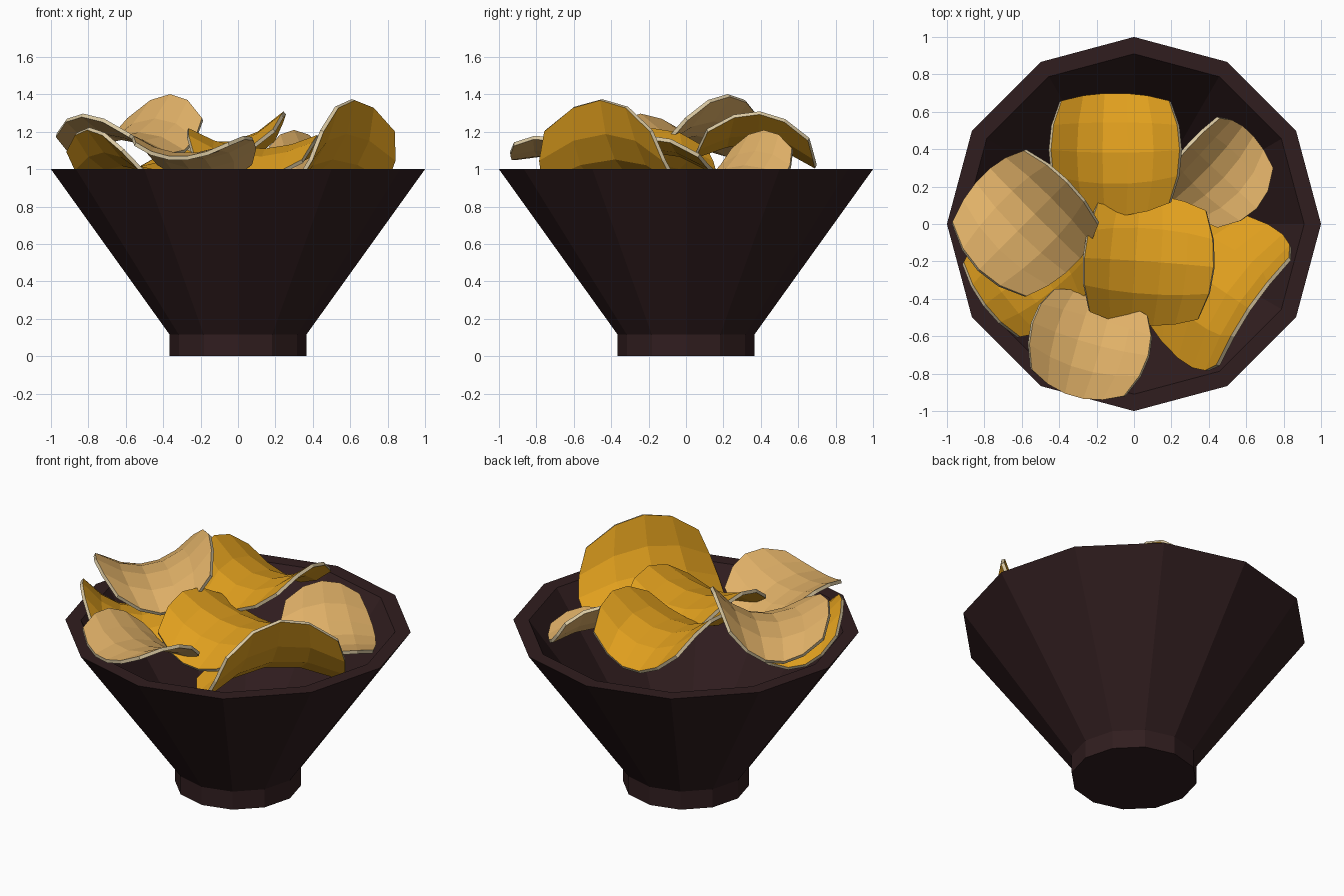
import bpy, bmesh, math
from mathutils import Matrix, Vector

if "Cube" in bpy.data.objects:
    bpy.data.objects.remove(bpy.data.objects["Cube"])


def material(name, rgb):
    m = bpy.data.materials.new(name)
    m.diffuse_color = (*rgb, 1)
    m.use_nodes = True
    m.node_tree.nodes["Principled BSDF"].inputs["Base Color"].default_value = m.diffuse_color
    return m


BOWL = material("dark brown", (0.030, 0.0125, 0.0135))
GOLD = material("golden", (0.75, 0.35, 0.013))
TAN = material("tan", (0.75, 0.44, 0.138))
EDGE = material("cream edge", (0.70, 0.58, 0.36))


def add_object(name, bm, mats):
    bmesh.ops.recalc_face_normals(bm, faces=bm.faces)
    mesh = bpy.data.meshes.new(name)
    bm.to_mesh(mesh)
    bm.free()
    for m in mats:
        mesh.materials.append(m)
    ob = bpy.data.objects.new(name, mesh)
    bpy.context.collection.objects.link(ob)
    return ob


# Twelve-sided bowl: one turned profile, foot, flared wall, rim and hollow inside
def bowl():
    profile = [(0.365, 0), (0.365, 0.115), (1.0, 1.0), (0.91, 1.0), (0.32, 0.17)]
    bm = bmesh.new()
    rings = [[bm.verts.new((r * math.cos(i * math.pi / 6), r * math.sin(i * math.pi / 6), z))
              for i in range(12)] for r, z in profile]
    for lo, hi in zip(rings, rings[1:]):
        for i in range(12):
            j = (i + 1) % 12
            bm.faces.new((lo[i], lo[j], hi[j], hi[i]))
    bm.faces.new(rings[0])
    bm.faces.new(rings[-1])
    add_object("bowl", bm, [BOWL])


# Saddle-shaped chip: curls up along its own x, droops along its own y
def chip(name, mat, centre, heading, tilt_x, tilt_y, half_x, half_y,
         curl=1.5, droop=0.85, rounding=0.36):
    nx, ny = 5, 4
    frame = (Matrix.Translation(centre)
             @ Matrix.Rotation(math.radians(heading), 4, 'Z')
             @ Matrix.Rotation(math.radians(-tilt_x), 4, 'Y')
             @ Matrix.Rotation(math.radians(tilt_y), 4, 'X'))
    bm = bmesh.new()
    grid = []
    for i in range(nx + 1):
        row = []
        for j in range(ny + 1):
            u, v = 2 * i / nx - 1, 2 * j / ny - 1
            x = half_x * u * math.sqrt(1 - rounding * v * v)
            y = half_y * v * math.sqrt(1 - rounding * u * u)
            row.append(bm.verts.new(frame @ Vector((x, y, curl * x * x - droop * y * y))))
        grid.append(row)
    for i in range(nx):
        for j in range(ny):
            bm.faces.new((grid[i][j], grid[i + 1][j], grid[i + 1][j + 1], grid[i][j + 1]))
    ob = add_object(name, bm, [mat, EDGE])
    solid = ob.modifiers.new("thickness", 'SOLIDIFY')
    solid.thickness = 0.021
    solid.offset = 0
    solid.material_offset_rim = 1


bowl()
chip("back_gold_chip", GOLD, (-0.10, 0.38, 1.13), 0, 0, -5, 0.35, 0.325, 1.4, 0.9, 0.3)
chip("centre_gold_chip", GOLD, (0.075, -0.20, 1.10), -4, -3, 3, 0.35, 0.345, 0.75, 1.1, 0.3)
chip("right_gold_chip", GOLD, (0.455, -0.345, 1.01), -34, 36, 0, 0.37, 0.43, 1.3, 0.75)
chip("left_gold_chip", GOLD, (-0.57, -0.26, 1.01), -143, 10, 0, 0.32, 0.31)
chip("left_tan_chip", TAN, (-0.575, 0.01, 1.17), 45, 9, 0, 0.34, 0.34, 1.5, 0.8, 0.33)
chip("front_tan_chip", TAN, (-0.24, -0.64, 1.06), -16, 0, -13, 0.325, 0.285, 1.0)
chip("back_right_tan_chip", TAN, (0.44, 0.285, 0.985), 137, 25, 0, 0.275, 0.27)
